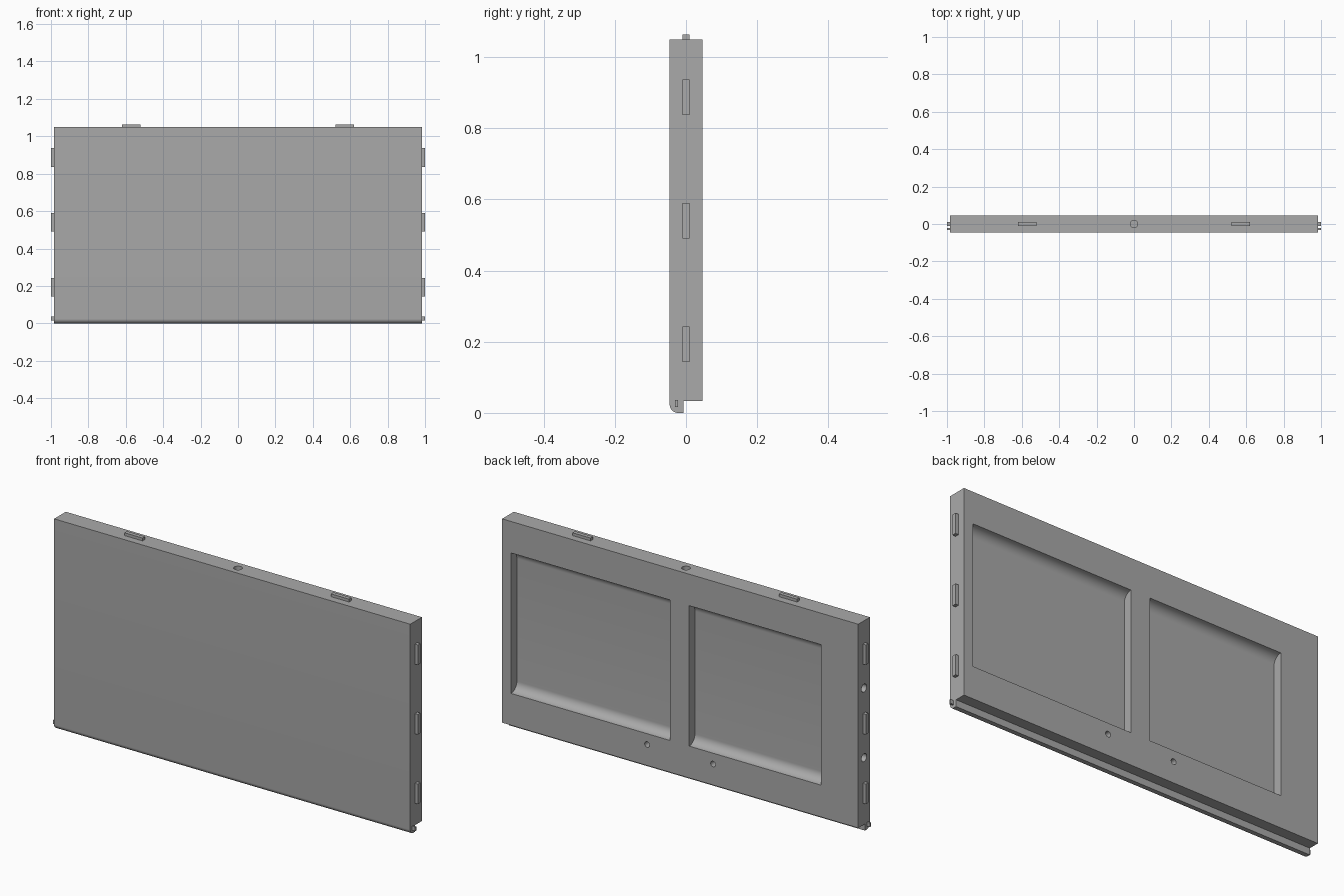
import bpy, bmesh, math
from mathutils import Matrix, Vector

cube = bpy.data.objects.get("Cube")
if cube:
    bpy.data.objects.remove(cube)

grey = bpy.data.materials.new("plain grey")
grey.use_nodes = True
COLOUR = (0.4, 0.4, 0.4, 1)
grey.diffuse_color = COLOUR
grey.node_tree.nodes["Principled BSDF"].inputs["Base Color"].default_value = COLOUR

HALF, BACK, TOP = 0.983, 0.046, 1.05


def add_object(name, bm):
    bmesh.ops.recalc_face_normals(bm, faces=bm.faces)
    mesh = bpy.data.meshes.new(name)
    bm.to_mesh(mesh)
    bm.free()
    obj = bpy.data.objects.new(name, mesh)
    mesh.materials.append(grey)
    bpy.context.collection.objects.link(obj)
    return obj


def extrude_profile(name, points, x0, x1):
    """Sweep a (y, z) outline along x."""
    bm = bmesh.new()
    face = bm.faces.new([bm.verts.new((x0, y, z)) for y, z in points])
    result = bmesh.ops.extrude_face_region(bm, geom=[face])
    moved = [v for v in result["geom"] if isinstance(v, bmesh.types.BMVert)]
    bmesh.ops.translate(bm, verts=moved, vec=(x1 - x0, 0, 0))
    return add_object(name, bm)


def arc(cy, cz, radius, start, end, steps=12):
    angles = [math.radians(start + (end - start) * i / steps) for i in range(steps + 1)]
    return [(cy + radius * math.cos(a), cz + radius * math.sin(a)) for a in angles]


def box(name, low, high):
    low, high = Vector(low), Vector(high)
    bm = bmesh.new()
    bmesh.ops.create_cube(bm, size=1)
    bmesh.ops.scale(bm, vec=high - low, verts=bm.verts)
    bmesh.ops.translate(bm, vec=(low + high) / 2, verts=bm.verts)
    return add_object(name, bm)


def drill(name, centre, axis, radius, depth):
    """Cylinder cutter reaching the given depth either side of a surface."""
    bm = bmesh.new()
    turn = Vector((0, 0, 1)).rotation_difference(Vector(axis)).to_matrix().to_4x4()
    bmesh.ops.create_cone(bm, cap_ends=True, segments=24, radius1=radius, radius2=radius,
                          depth=2 * depth, matrix=Matrix.Translation(centre) @ turn)
    return add_object(name, bm)


# Panel with a rounded front lip and a rebate under the back
R = 0.024
outline = arc(-BACK + R, R, R, 180, 270) + [
    (-0.007, 0), (-0.007, 0.033), (BACK, 0.033), (BACK, TOP), (-BACK, TOP)]
panel = extrude_profile("panel", outline, -HALF, HALF)

# Back recesses, coved along the top and bottom
D, LOW, HIGH = 0.045, 0.192, 0.893
cove = ([(BACK + 0.02, LOW)] + arc(BACK, LOW + D, D, 270, 180)
        + arc(BACK, HIGH - D, D, 180, 90) + [(BACK + 0.02, HIGH)])
cutters = [extrude_profile("recess_cutter", cove, a, b)
           for a, b in ((0.055, 0.933), (-0.777, -0.05))]

# Drilled holes in the back, top and one end
for x in (-0.182, 0.182):
    cutters.append(drill("back_hole_cutter", (x, BACK, 0.138), (0, 1, 0), 0.014, 0.05))
cutters.append(drill("top_hole_cutter", (0, 0, TOP), (0, 0, 1), 0.02, 0.06))
for z in (0.367, 0.714):
    cutters.append(drill("end_hole_cutter", (-HALF, 0, z), (1, 0, 0), 0.02, 0.04))

for cutter in cutters:
    cutter.hide_render = True
    cutter.hide_set(True)
    mod = panel.modifiers.new("cut", "BOOLEAN")
    mod.operation, mod.solver, mod.object = "DIFFERENCE", "EXACT", cutter

# Bake the cuts, then remove the cutters
bpy.context.view_layer.update()
evaluated = panel.evaluated_get(bpy.context.evaluated_depsgraph_get())
baked = bpy.data.meshes.new_from_object(evaluated)
panel.modifiers.clear()
panel.data = baked
for cutter in cutters:
    bpy.data.objects.remove(cutter)

bpy.ops.object.select_all(action="DESELECT")
panel.select_set(True)
bpy.context.view_layer.objects.active = panel
bpy.ops.object.shade_smooth_by_angle(angle=math.radians(30))

# Locating tabs on the ends and top, and a small pin at each end of the lip
for side, s in (("left", 1), ("right", -1)):
    inner, outer = sorted((s * (HALF - 0.005), s))
    for i, z in enumerate((0.193, 0.54, 0.887)):
        box(f"{side}_end_tab_{i + 1}", (inner, -0.01, z - 0.05), (outer, 0.01, z + 0.05))
    box(f"{side}_lip_pin", (inner, -0.031, 0.016), (outer, -0.022, 0.036))
    box(f"{side}_top_tab", (s * 0.57 - 0.05, -0.01, TOP - 0.005),
        (s * 0.57 + 0.05, 0.01, 1.064))
